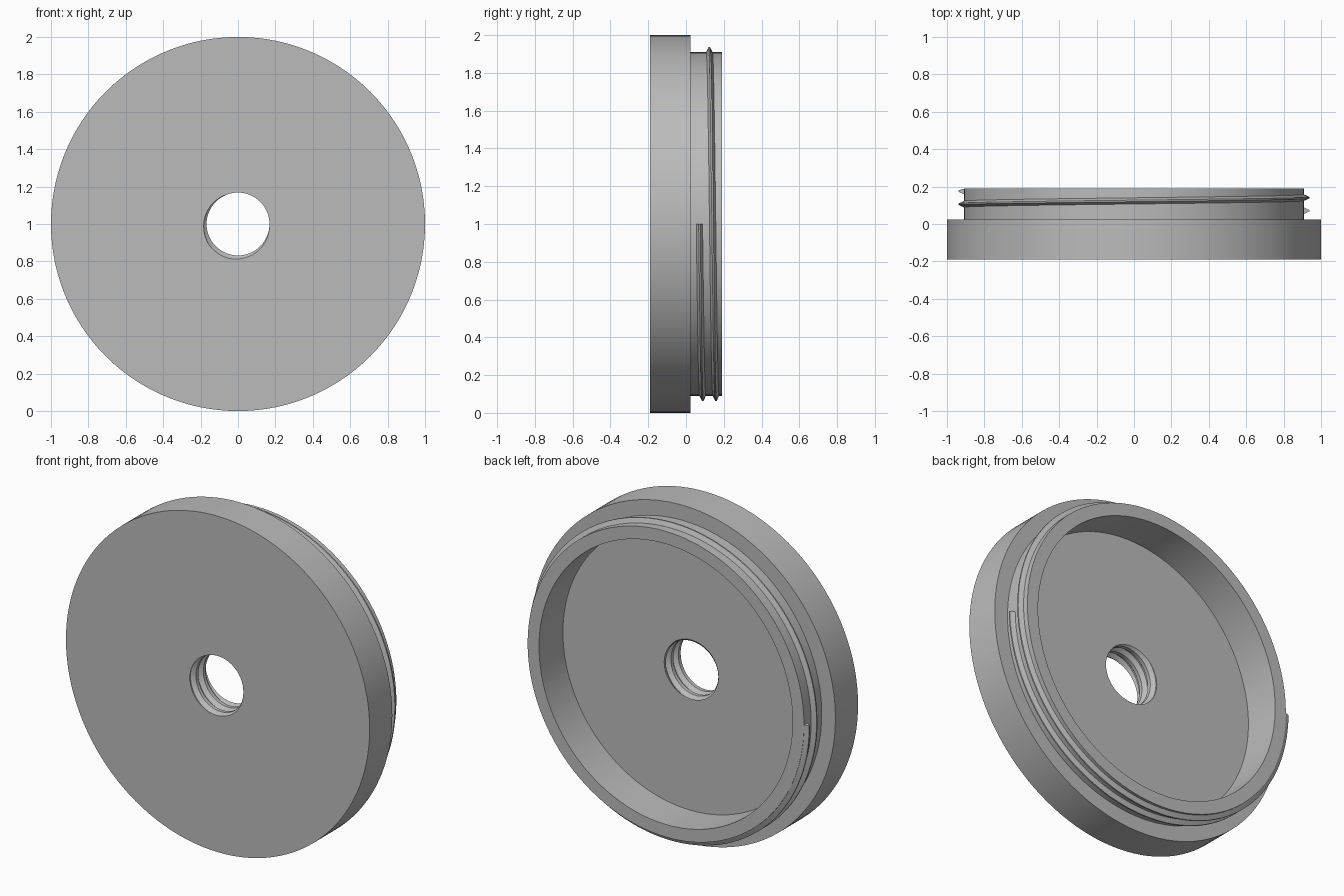
import bpy, bmesh
from math import sin, cos, tau

if "Cube" in bpy.data.objects:
    bpy.data.objects.remove(bpy.data.objects["Cube"], do_unlink=True)

SEG = 120                      # columns per turn
FRONT, BACK = -0.19, 0.19
STEP, FLOOR = 0.023, -0.035    # flange shoulder and recess floor
PITCH = 0.07

grey = bpy.data.materials.new("plain_grey")
grey.use_nodes = True
colour = (0.5, 0.5, 0.5, 1)
grey.diffuse_color = colour
grey.node_tree.nodes["Principled BSDF"].inputs["Base Color"].default_value = colour


def point(r, y, t):
    """Point at radius r and depth y, t turns clockwise from +x."""
    return (r * cos(tau * t), y, 1 - r * sin(tau * t))


def sweep(name, sections, capped):
    """Skin a list of closed cross-sections into a smooth-shaded object."""
    bm = bmesh.new()
    rows = [[bm.verts.new(p) for p in s] for s in sections]
    for a, b in zip(rows, rows[1:]):
        for i in range(len(a)):
            j = (i + 1) % len(a)
            bm.faces.new((a[i], a[j], b[j], b[i]))
    if capped:
        bm.faces.new(rows[0])
        bm.faces.new(rows[-1])
    bmesh.ops.remove_doubles(bm, verts=bm.verts, dist=1e-5)
    bmesh.ops.dissolve_degenerate(bm, edges=bm.edges, dist=1e-5)
    bmesh.ops.recalc_face_normals(bm, faces=bm.faces)
    mesh = bpy.data.meshes.new(name)
    bm.to_mesh(mesh)
    bm.free()
    mesh.materials.append(grey)
    ob = bpy.data.objects.new(name, mesh)
    bpy.context.collection.objects.link(ob)
    bpy.ops.object.select_all(action='DESELECT')
    ob.select_set(True)
    bpy.context.view_layer.objects.active = ob
    bpy.ops.object.shade_smooth_by_angle(angle=0.5)
    return ob


# Bore with a helical V groove
BORE, ROOT = 0.168, 0.19
HALF, FLAT = 0.024, 0.004      # half widths of the groove at mouth and root
START = 0.35                   # turn at which the groove leaves the front face


def bore_radius(y, t):
    d = abs(((y - FRONT) / PITCH - t + START + 0.5) % 1 - 0.5) * PITCH
    k = min(max((HALF - d) / (HALF - FLAT), 0), 1)
    return BORE + (ROOT - BORE) * k


def body_section(t):
    pts = [(0.835, FLOOR), (0.835, BACK), (0.91, BACK), (0.91, STEP),
           (1, STEP), (1, FRONT)]
    for turn in range(-2, 5):
        for offset in (-HALF, -FLAT, FLAT, HALF):
            y = FRONT + PITCH * (t - START + turn) + offset
            y = min(max(y, FRONT), FLOOR)
            pts.append((bore_radius(y, t), y))
    return [point(r, y, t) for r, y in pts]


sweep("cap_body", [body_section(i / SEG) for i in range(SEG + 1)], False)


# Raised outer thread, one and a half turns around the collar
def thread_section(t):
    y = 0.071 + PITCH * t
    shape = [(0.905, -0.019), (0.937, -0.004), (0.937, 0.004), (0.905, 0.019)]
    return [point(r, min(y + dy, BACK), t) for r, dy in shape]


sweep("outer_thread",
      [thread_section(i / SEG) for i in range(SEG * 3 // 2 + 1)], True)
